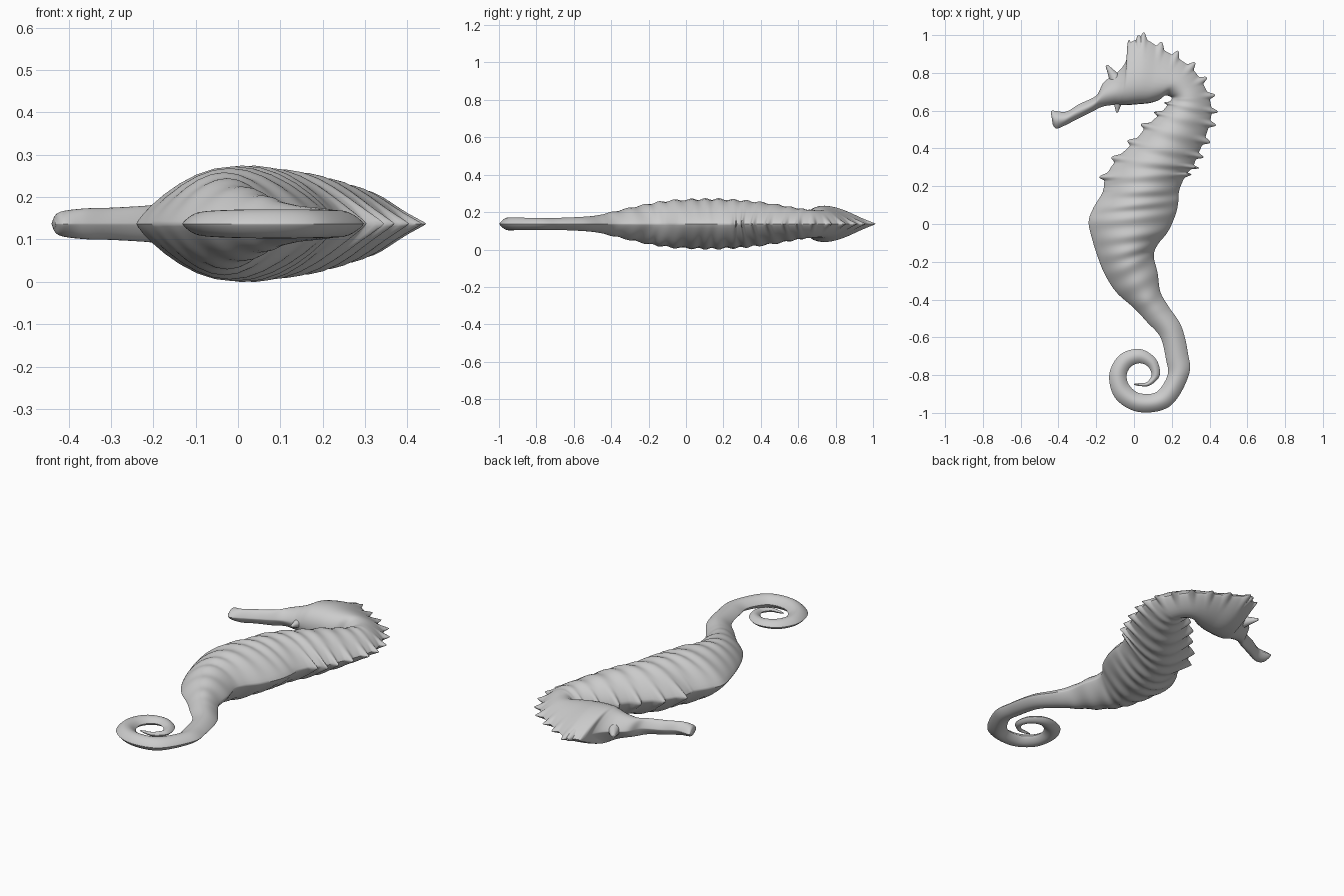
import bpy, bmesh, math
from mathutils import Vector

if "Cube" in bpy.data.objects:
    bpy.data.objects.remove(bpy.data.objects["Cube"])

MID = 0.137                     # height of the symmetry plane

# Coiled tail: angle, inner radius, outer radius, half thickness (tip first)
COIL = [(-482, .054, .060, .003), (-450, .042, .058, .008), (-405, .053, .077, .012),
        (-360, .063, .106, .015), (-315, .063, .121, .018), (-270, .063, .138, .021),
        (-225, .064, .150, .024), (-180, .069, .161, .027), (-135, .077, .178, .031),
        (-90, .096, .196, .034), (-45, .126, .230, .034), (0, .148, .260, .032)]

# Cross-sections: belly x, y, back x, y, half thickness, thickness skew
TRUNK = [(.17, -.72, .285, -.68, .032, 1), (.14, -.60, .25, -.54, .037, 1),
         (.07, -.52, .185, -.44, .045, 1), (0, -.445, .14, -.36, .062, 1),
         (-.09, -.365, .125, -.26, .083, 1), (-.15, -.275, .105, -.17, .103, 1),
         (-.19, -.18, .125, -.11, .117, 1), (-.22, -.085, .18, -.04, .127, 1),
         (-.24, .01, .22, .05, .131, 1), (-.215, .085, .235, .12, .133, 1),
         (-.165, .17, .24, .18, .133, 1), (-.15, .25, .275, .26, .129, 1),
         (-.085, .35, .31, .30, .124, .95), (0, .435, .335, .36, .116, .9),
         (.07, .52, .37, .44, .104, .85), (.14, .585, .40, .53, .09, .8),
         (.185, .64, .41, .60, .08, .8)]
HEAD = [(.20, .665, .395, .68, .075, .8), (.19, .675, .355, .76, .072, .75),
        (.165, .68, .30, .83, .075, .7), (.13, .655, .22, .885, .082, .65),
        (.08, .64, .14, .93, .09, .6), (.03, .635, .05, .98, .097, .58),
        (-.03, .63, -.03, .95, .095, .6), (-.07, .63, -.04, .87, .085, .7),
        (-.11, .63, -.08, .81, .068, .8), (-.17, .62, -.16, .75, .05, .9),
        (-.23, .59, -.20, .68, .043, 1), (-.31, .55, -.29, .635, .038, 1),
        (-.37, .52, -.36, .595, .036, 1), (-.41, .505, -.43, .60, .028, 1),
        (-.43, .525, -.44, .59, .010, 1)]


def coil_section(a, ri, ro, h):
    c, s = math.cos(math.radians(a)), math.sin(math.radians(a))
    return (.03 + ri * c, -.80 + ri * s, .03 + ro * c, -.80 + ro * s, h, 1)


def catmull(p, i, f):
    q = [p[min(max(i + k, 0), len(p) - 1)] for k in (-1, 0, 1, 2)]
    return [.5 * (2 * b + (c - a) * f + (2*a - 5*b + 4*c - d) * f**2
                  + (3*b - a - 3*c + d) * f**3) for a, b, c, d in zip(*q)]


def fade(t, lo, hi):
    return max(0, min(1, t - lo, hi - t))


def section_ring(sec, t, half=16):
    """Lens-shaped ring; t counts trunk sections and drives ridges and teeth."""
    ax, ay, bx, by, h, g = sec
    a, b = Vector((ax, ay)), Vector((bx, by))
    out = (b - a).normalized()
    wave = math.cos(2 * math.pi * t)
    tooth = max(0, wave) ** 1.5
    h *= 1 + .035 * wave * fade(t, 3, 18)
    belly = .035 * tooth * fade(t, 11, 17.7)
    back = .035 * tooth * fade(t, 11.2, 24.6)
    pts = []
    for k in range(2 * half):
        v = .5 - .5 * math.cos(math.pi * k / half)
        z = h * max(0, math.sin(math.pi * min(1, v ** g))) ** .8
        w = abs(2 * v - 1) ** 6
        p = a.lerp(b, v) + out * w * (back if v > .5 else -belly)
        pts.append((p.x, p.y, MID + (z if k <= half else -z)))
    return pts


# Body: one continuous loft from tail tip to mouth
sections = [coil_section(*c) for c in COIL] + TRUNK + HEAD
STEPS = 14
bm = bmesh.new()
rings = []
for n in range((len(sections) - 1) * STEPS + 1):
    i, f = divmod(n, STEPS)
    sec = catmull(sections, i, f / STEPS)
    t = n / STEPS - len(COIL) + 1
    rings.append([bm.verts.new(p) for p in section_ring(sec, t)])
for r, s in zip(rings, rings[1:]):
    for k in range(len(r)):
        j = (k + 1) % len(r)
        bm.faces.new((r[k], r[j], s[j], s[k]))
bm.faces.new(rings[0])
bm.faces.new(rings[-1])
bmesh.ops.recalc_face_normals(bm, faces=bm.faces)
mesh = bpy.data.meshes.new("seahorse_body")
bm.to_mesh(mesh)
bm.free()
body = bpy.data.objects.new("seahorse_body", mesh)
bpy.context.collection.objects.link(body)


# Small horns on brow, cheek and crown
def horn(name, base, tip, r):
    a, b = Vector((*base, MID)), Vector((*tip, MID))
    bpy.ops.mesh.primitive_cone_add(vertices=16, radius1=r, radius2=r * .2,
                                    depth=(b - a).length, location=(a + b) / 2)
    o = bpy.context.object
    o.name = name
    o.rotation_euler = (b - a).to_track_quat('Z', 'Y').to_euler()
    return o


horns = [horn("brow_horn", (-.10, .77), (-.145, .84), .032),
         horn("cheek_horn", (-.085, .65), (-.09, .59), .025),
         horn("crown_horn", (.03, .93), (.025, .998), .035)]

bpy.ops.object.select_all(action='DESELECT')
for o in [body] + horns:
    o.select_set(True)
bpy.context.view_layer.objects.active = body
bpy.ops.object.shade_smooth_by_angle(angle=math.radians(50))
